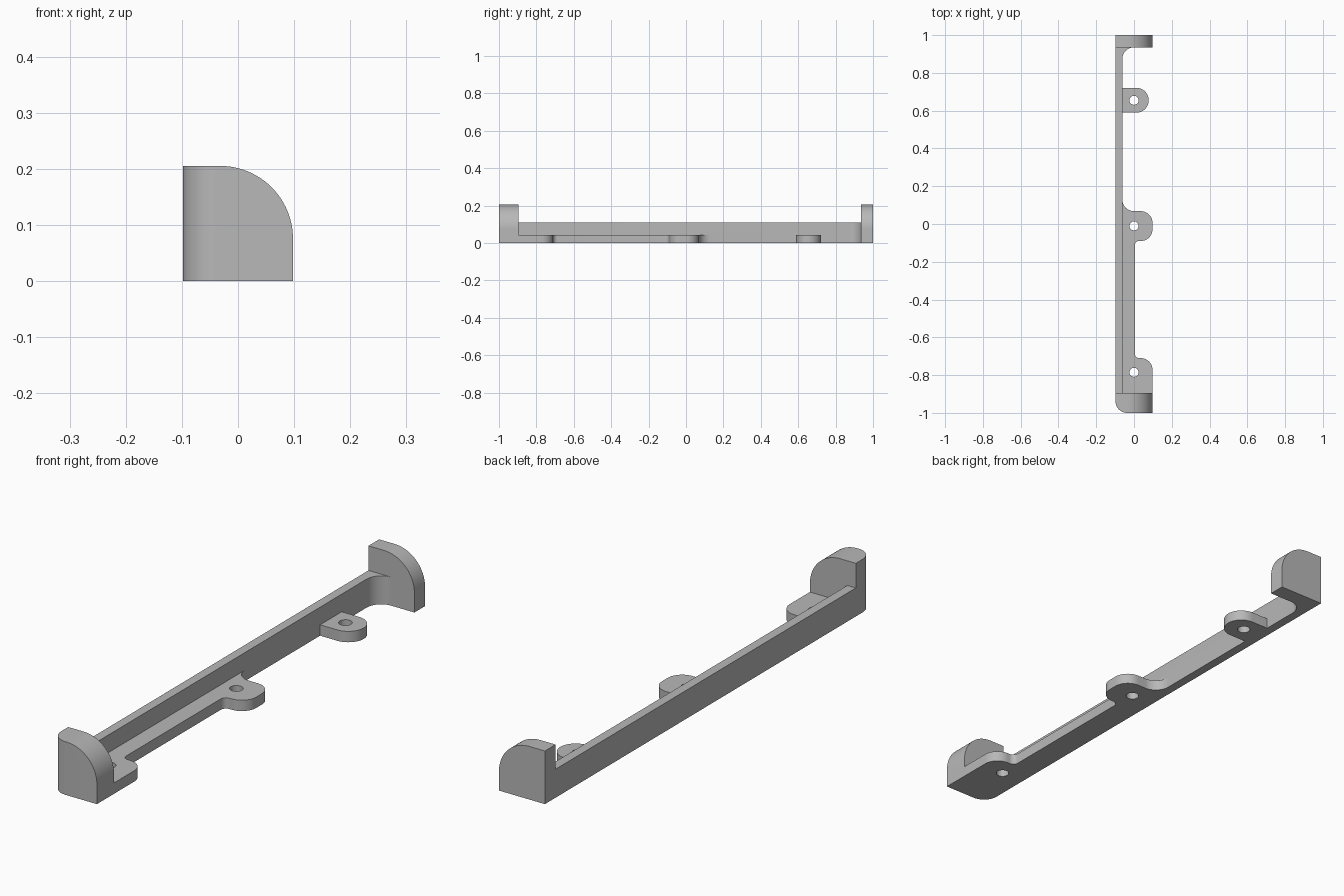
import bpy, bmesh
from math import cos, sin, radians
from mathutils import Vector

cube = bpy.data.objects.get("Cube")
if cube:
    bpy.data.objects.remove(cube, do_unlink=True)

grey = bpy.data.materials.new("plain grey")
grey.use_nodes = True
grey.diffuse_color = (0.48, 0.48, 0.48, 1)
grey.node_tree.nodes["Principled BSDF"].inputs["Base Color"].default_value = grey.diffuse_color

SIDE = 0.098      # half width
WALL = -0.062     # inner face of the wall
FLOOR = 0.042     # flange thickness
RAIL = 0.11       # wall height
TOP = 0.205       # end block height


def arc(cx, cy, r, start, end, steps=16):
    angles = [radians(start + (end - start) * i / steps) for i in range(steps + 1)]
    return [(cx + r * cos(a), cy + r * sin(a)) for a in angles]


def prism(name, outline, start, depth, round_edge=0):
    """Extrude a closed outline by the vector depth; start maps 2D to 3D."""
    bm = bmesh.new()
    face = bm.faces.new([bm.verts.new(start(u, v)) for u, v in outline])
    new = bmesh.ops.extrude_face_region(bm, geom=[face], use_keep_orig=True)["geom"]
    bmesh.ops.translate(bm, vec=Vector(depth),
                        verts=[g for g in new if isinstance(g, bmesh.types.BMVert)])
    bmesh.ops.recalc_face_normals(bm, faces=bm.faces)
    if round_edge:
        # Round the upright outer corner
        edges = [e for e in bm.edges
                 if all(v.co.x < -SIDE + 0.001 and v.co.y < -0.999 for v in e.verts)]
        bmesh.ops.bevel(bm, geom=edges, offset=round_edge, segments=16,
                        profile=0.5, affect='EDGES')
    mesh = bpy.data.meshes.new(name)
    bm.to_mesh(mesh)
    bm.free()
    mesh.materials.append(grey)
    obj = bpy.data.objects.new(name, mesh)
    bpy.context.collection.objects.link(obj)
    return obj


def plate(name, outline, height, base=0):
    return prism(name, outline, lambda x, y: (x, y, base), (0, 0, height))


def end_block(name, y0, y1, round_edge=0):
    r = 0.13
    outline = [(-SIDE, 0), (SIDE, 0)] + arc(SIDE - r, TOP - r, r, 0, 90, 24) + [(-SIDE, TOP)]
    return prism(name, outline, lambda x, z: (x, y0, z), (0, y1 - y0, 0), round_edge)


# Long wall
bracket = plate("bracket", [(-SIDE, -0.93), (WALL, -0.93), (WALL, 0.97), (-SIDE, 0.97)], RAIL)

# Arched end blocks
parts = [end_block("front_block", -1, -0.895, 0.062), end_block("back_block", 0.935, 1)]

# Fillet between wall and back block
r = 0.062
parts.append(plate("wall_fillet", arc(WALL + r, 0.935 - r, r, 180, 90)
                   + [(WALL + r, 0.96), (-0.08, 0.96), (-0.08, 0.935 - r)], RAIL))

# Floor flange with its front and middle tabs
t, c, edge = 0.062, 0.022, 0.005
flange = [(-0.08, -0.95), (SIDE, -0.95)]
flange += arc(SIDE - t, -0.71 - t, t, 0, 90)
flange += arc(edge + c, -0.71 + c, c, 270, 180, 8)
flange += arc(edge + c, -0.09 - c, c, 180, 90, 8)
flange += arc(SIDE - t, -0.09 + t, t, 270, 360)
flange += arc(SIDE - t, 0.068 - t, t, 0, 90)
flange += arc(WALL + t, 0.068 + t, t, 270, 180)
flange += [(-0.08, 0.068 + t)]
parts.append(plate("flange", flange, FLOOR))

# Separate rounded tab
r = 0.066
parts.append(plate("back_tab", [(-0.08, 0.655 - r)] + arc(0.078 - r, 0.655, r, -90, 90, 32)
                   + [(-0.08, 0.655 + r)], FLOOR))

# Screw holes
cutters = [plate("hole_cutter", arc(0, y, 0.024, 0, 345, 23), 0.2, -0.1)
           for y in (-0.785, -0.01, 0.655)]

# Join everything into one solid and drill the holes
bpy.ops.object.select_all(action='DESELECT')
bracket.select_set(True)
bpy.context.view_layer.objects.active = bracket
for tool, operation in [(p, 'UNION') for p in parts] + [(h, 'DIFFERENCE') for h in cutters]:
    tool.hide_render = True
    mod = bracket.modifiers.new(tool.name, 'BOOLEAN')
    mod.solver = 'EXACT'
    mod.operation = operation
    mod.object = tool
    bpy.ops.object.modifier_apply(modifier=mod.name)
    bpy.data.objects.remove(tool, do_unlink=True)

bpy.ops.object.shade_smooth_by_angle(angle=radians(30))
